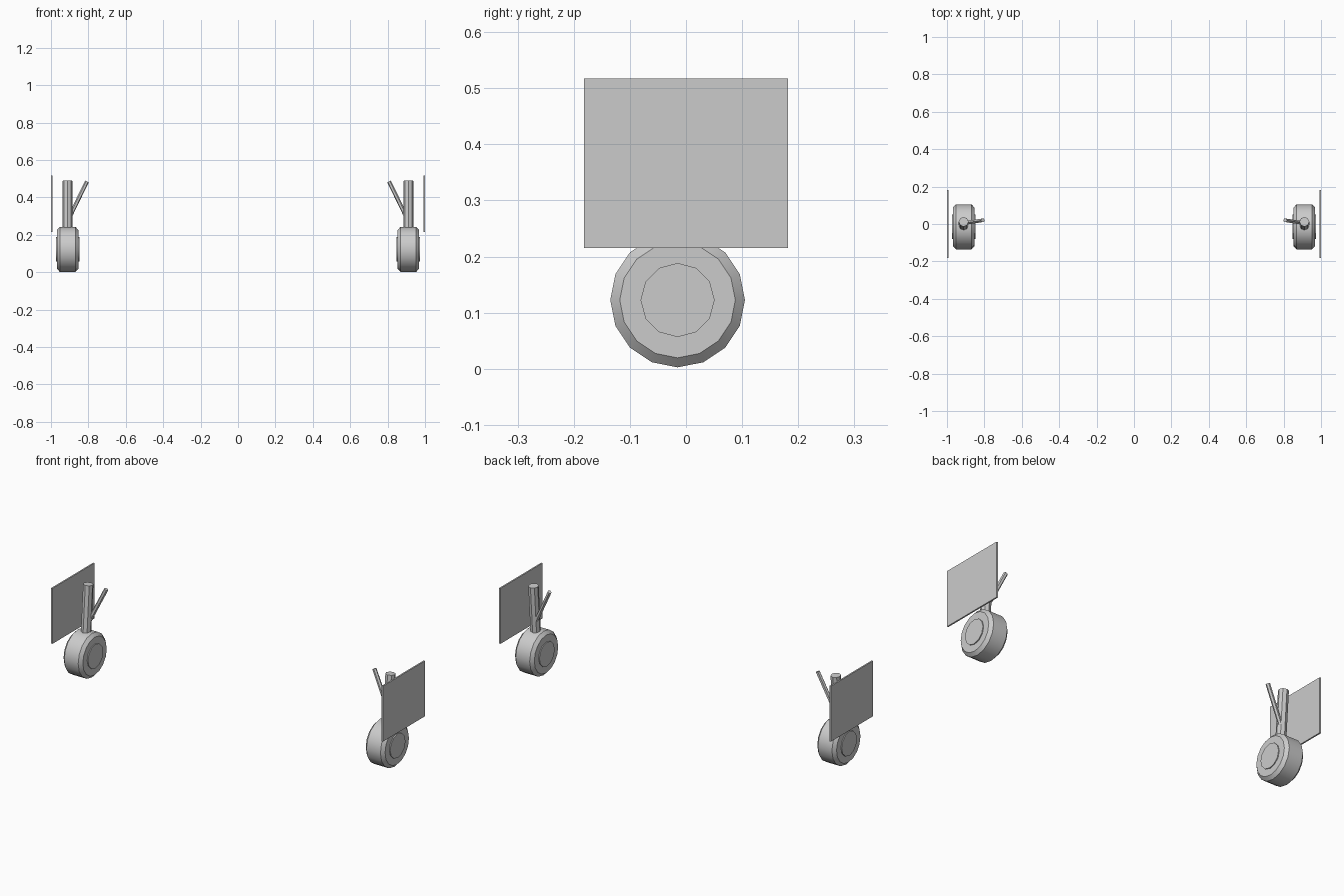
import bpy, bmesh, math
from mathutils import Vector

if "Cube" in bpy.data.objects:
    bpy.data.objects.remove(bpy.data.objects["Cube"])

grey = bpy.data.materials.new("light grey")
grey.diffuse_color = (0.6, 0.6, 0.6, 1)
grey.use_nodes = True
grey.node_tree.nodes["Principled BSDF"].inputs["Base Color"].default_value = grey.diffuse_color

WHEEL_Y, WHEEL_Z = -0.015, 0.1225


def finish(name, bm):
    bmesh.ops.recalc_face_normals(bm, faces=bm.faces[:])
    me = bpy.data.meshes.new(name)
    bm.to_mesh(me)
    bm.free()
    me.materials.append(grey)
    ob = bpy.data.objects.new(name, me)
    bpy.context.collection.objects.link(ob)
    bpy.ops.object.select_all(action='DESELECT')
    ob.select_set(True)
    bpy.context.view_layer.objects.active = ob
    bpy.ops.object.shade_smooth_by_angle(angle=math.radians(30))
    return ob


def lathe_x(name, profile, sides, cx):
    """Closed solid turned around the wheel axle; profile is (x, radius)."""
    bm = bmesh.new()
    rings = []
    for x, r in profile:
        rings.append([bm.verts.new((cx + x,
                                    WHEEL_Y + r * math.sin(2 * math.pi * i / sides),
                                    WHEEL_Z - r * math.cos(2 * math.pi * i / sides)))
                      for i in range(sides)])
    for a, b in zip(rings, rings[1:]):
        for i in range(sides):
            j = (i + 1) % sides
            bm.faces.new((a[i], a[j], b[j], b[i]))
    bm.faces.new(rings[0])
    bm.faces.new(rings[-1])
    return finish(name, bm)


def rod(name, start, end, radius, sides):
    start, end = Vector(start), Vector(end)
    bm = bmesh.new()
    bmesh.ops.create_cone(bm, cap_ends=True, segments=sides, radius1=radius,
                          radius2=radius, depth=(end - start).length)
    turn = (end - start).to_track_quat('Z', 'Y').to_matrix().to_4x4()
    bm.transform(turn)
    bmesh.ops.translate(bm, verts=bm.verts, vec=(start + end) / 2)
    return finish(name, bm)


for side, s in (("left", -1), ("right", 1)):
    cx = s * 0.911
    # tyre with chamfered shoulders, and the hub standing proud on both sides
    lathe_x(side + "_tyre", [(-0.058, 0.103), (-0.042, 0.12),
                             (0.042, 0.12), (0.058, 0.103)], 16, cx)
    lathe_x(side + "_hub", [(-0.063, 0.066), (0.063, 0.066)], 12, cx)
    # raked main strut and its diagonal brace
    rod(side + "_strut", (cx, WHEEL_Y, WHEEL_Z), (cx, 0.012, 0.489), 0.026, 8)
    rod(side + "_brace", (s * 0.905, 0.005, 0.285), (s * 0.808, 0.02, 0.485), 0.011, 6)
    # thin gear door
    bm = bmesh.new()
    bmesh.ops.create_cube(bm, size=1)
    bmesh.ops.scale(bm, verts=bm.verts, vec=(0.008, 0.363, 0.302))
    bmesh.ops.translate(bm, verts=bm.verts, vec=(s * 0.996, 0, 0.366))
    finish(side + "_gear_door", bm)
